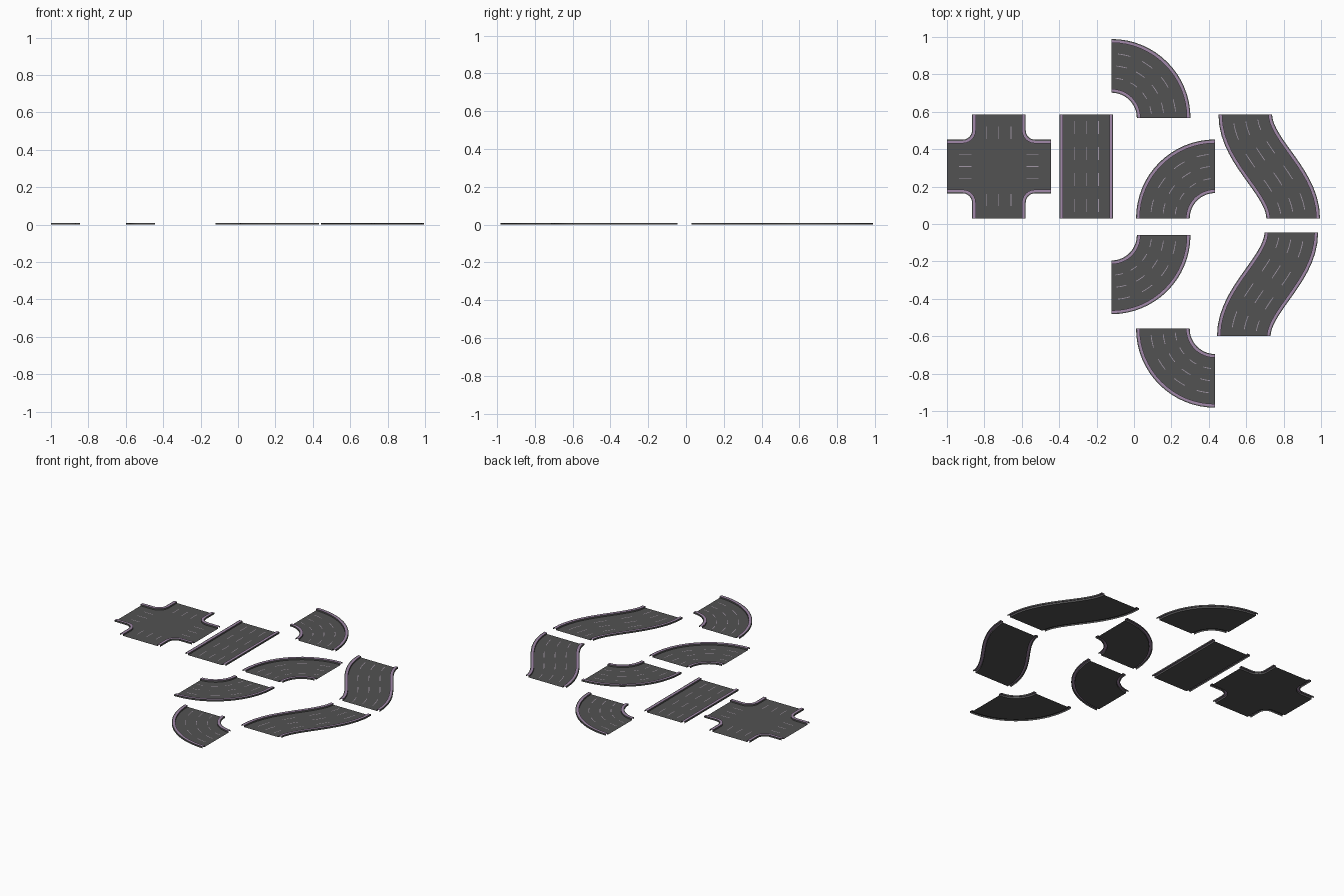
import bpy
from math import sin, cos, pi, radians
from mathutils import Vector

if "Cube" in bpy.data.objects:
    bpy.data.objects.remove(bpy.data.objects["Cube"])

HW = 0.1435      # half width of a road, curbs included
CURB = 0.02      # curb width
EDGE = 0.006     # grey outer lip of the curb
H = 0.01         # curb height
LANE = 0.065     # spacing of the lane lines
SIZE = 0.555     # side of a road tile


def material(name, rgb):
    m = bpy.data.materials.new(name)
    m.diffuse_color = (*rgb, 1)
    m.use_nodes = True
    m.node_tree.nodes["Principled BSDF"].inputs["Base Color"].default_value = m.diffuse_color
    return m


ASPHALT = material("asphalt", (0.085, 0.085, 0.085))
LIP = material("curb_grey", (0.1, 0.1, 0.1))
PURPLE = material("curb_purple", (0.36, 0.25, 0.40))
PAINT = material("lane_paint", (0.36, 0.31, 0.38))


class Part:
    """Collects faces, then makes one object."""

    def __init__(self, name, mats):
        self.name, self.mats = name, mats
        self.verts, self.faces, self.idx = [], [], []

    def ribbon(self, path, profile, slots):
        # path: (point, left normal) pairs; profile: (offset, z) pairs
        base, n = len(self.verts), len(profile)
        for p, nrm in path:
            for off, z in profile:
                q = p + nrm * off
                self.verts.append((q.x, q.y, z))
        for i in range(len(path) - 1):
            for j in range(n - 1):
                a = base + i * n + j
                self.faces.append((a, a + n, a + n + 1, a + 1))
                self.idx.append(slots[j])

    def finish(self):
        me = bpy.data.meshes.new(self.name)
        me.from_pydata(self.verts, [], self.faces)
        for m in self.mats:
            me.materials.append(m)
        me.polygons.foreach_set("material_index", self.idx)
        me.update()
        ob = bpy.data.objects.new(self.name, me)
        bpy.context.collection.objects.link(ob)
        return ob


def sample(f, t0, t1, n):
    out = []
    for i in range(n + 1):
        t = t0 + (t1 - t0) * i / n
        d = (f(t + 1e-3) - f(t - 1e-3)).normalized()
        out.append((f(t), Vector((-d.y, d.x))))
    return out


# curb section: outer wall, grey lip, purple top, inner wall
CURB_R = [(0, 0), (0, H), (EDGE, H), (CURB, H), (CURB, 0)]
CURB_SLOTS = [0, 0, 1, 0]


def road(name, f, n=16, dashes=4):
    path = sample(f, 0, 1, n)
    surf = Part(name + "_surface", [ASPHALT])
    surf.ribbon(path, [(-HW + CURB, 0), (HW - CURB, 0)], [0])
    surf.finish()
    curbs = Part(name + "_curbs", [LIP, PURPLE])
    curbs.ribbon(path, [(o - HW, z) for o, z in CURB_R], CURB_SLOTS)
    curbs.ribbon(path, [(HW - o, z) for o, z in reversed(CURB_R)], CURB_SLOTS[::-1])
    curbs.finish()
    lines = Part(name + "_lane_lines", [PAINT])
    for k in (-1, 0, 1):
        for d in range(dashes):
            seg = sample(f, (d + 0.25) / dashes, (d + 0.75) / dashes, 4)
            o = k * LANE
            lines.ribbon(seg, [(o - 0.002, 0.001), (o + 0.002, 0.001)], [0])
    lines.finish()


def line(a, b):
    a, b = Vector(a), Vector(b)
    return lambda t: a.lerp(b, t)


def arc(cx, cy, start, r=0.2785):
    def f(t):
        a = radians(start + 90 * t)
        return Vector((cx + r * cos(a), cy + r * sin(a)))
    return f


def s_bend(x0, y0, x1, y1, h=0.2):
    # bezier with vertical ends
    p = [Vector(v) for v in ((x0, y0), (x0, y0 + h), (x1, y1 - h), (x1, y1))]

    def f(t):
        u = 1 - t
        return p[0] * u**3 + p[1] * (3 * u * u * t) + p[2] * (3 * u * t * t) + p[3] * t**3
    return f


# straight, four quarter curves and two S bends
road("straight_road", line((-0.255, 0.03), (-0.255, 0.03 + SIZE)), n=1)
road("curve_top", arc(-0.12, 0.567, 0))
road("curve_upper", arc(0.433, 0.03, 90))
road("curve_lower", arc(-0.12, -0.06, 270))
road("curve_bottom", arc(0.433, -0.56, 180))
road("s_bend_upper", s_bend(0.851, 0.03, 0.595, 0.03 + SIZE))
road("s_bend_lower", s_bend(0.587, -0.60, 0.841, -0.60 + SIZE))

# crossing: four rounded corner curbs around one flat surface
centre = Vector((-0.7225, 0.3075))
half, r = SIZE / 2, 0.05
corner = [(Vector((half, HW)), Vector((0, -1)))]
for i in range(7):
    a = radians(270 - 15 * i)
    d = Vector((cos(a), sin(a)))
    corner.append((Vector((HW + r, HW + r)) + d * r, d))
corner.append((Vector((HW, half)), Vector((-1, 0))))

surface = Part("crossing_surface", [ASPHALT])
curbs = Part("crossing_curbs", [LIP, PURPLE])
lines = Part("crossing_lane_lines", [PAINT])
for q in range(4):
    c, s = round(cos(q * pi / 2)), round(sin(q * pi / 2))

    def turn(v):
        return Vector((c * v.x - s * v.y, s * v.x + c * v.y))

    path = [(centre + turn(p), turn(n)) for p, n in corner]
    curbs.ribbon(path, CURB_R, CURB_SLOTS)
    for p, n in path:
        e = p + n * CURB
        surface.verts.append((e.x, e.y, 0))
    for k in (-1, 0, 1):
        dash = [(centre + turn(Vector((x, k * LANE))), turn(Vector((0, 1))))
                for x in (half - 0.13, half - 0.065)]
        lines.ribbon(dash, [(-0.002, 0.001), (0.002, 0.001)], [0])
surface.faces, surface.idx = [tuple(range(len(surface.verts)))], [0]
for part in (surface, curbs, lines):
    part.finish()
